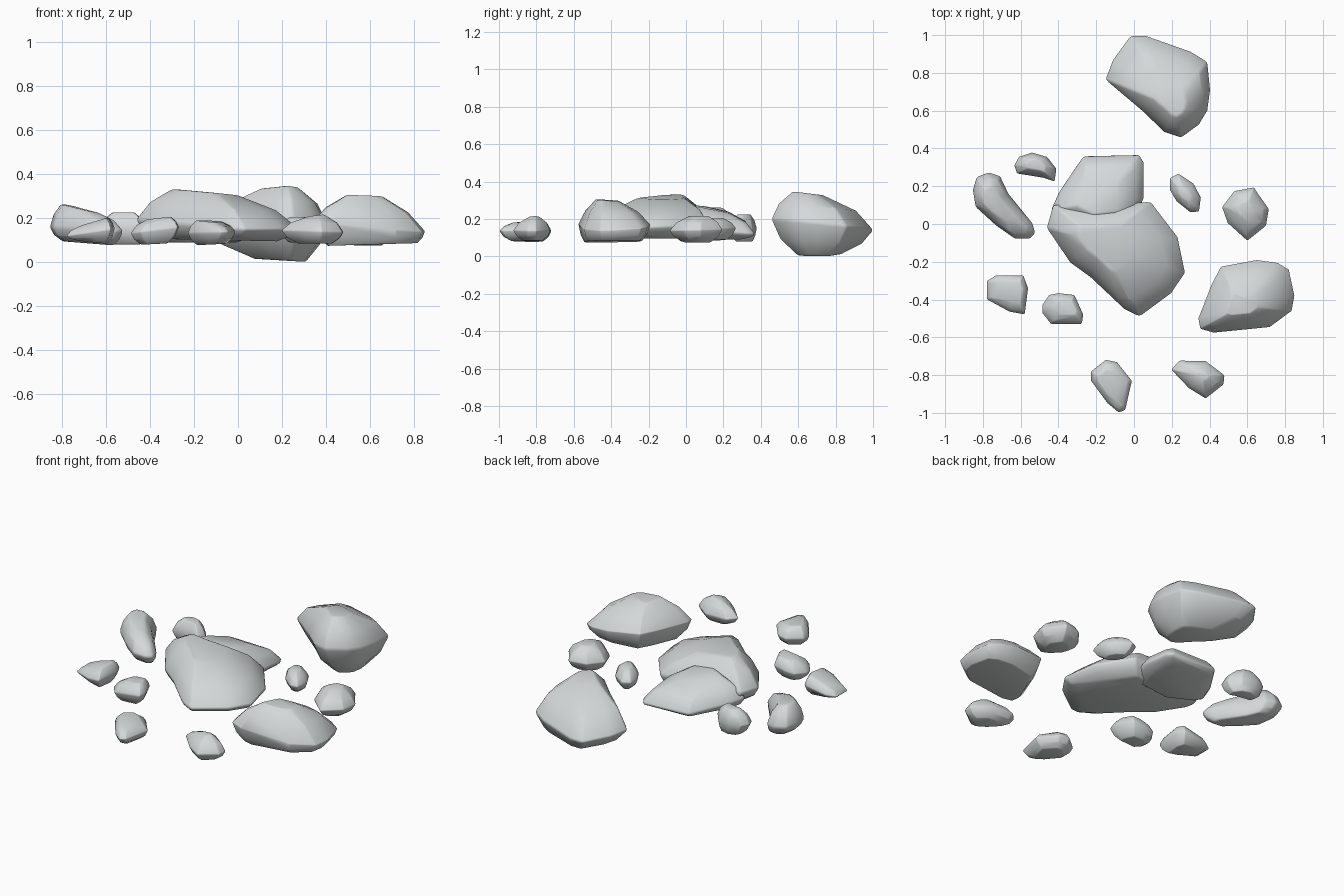
import bpy, bmesh

stone = bpy.data.materials.new("grey stone")
stone.diffuse_color = (0.66, 0.69, 0.69, 1)


def rock(name, outline, rim, top, bottom, bevel=0.012, shoulder=0.34):
    """Loft a boulder from its widest outline.
    rim = (z, slope x, slope y); top / bottom = (x, y, z, slope x, slope y, scale)."""
    xs, ys = zip(*outline)
    cx, cy = (min(xs) + max(xs)) / 2, (min(ys) + max(ys)) / 2
    rim_ring = [(x, y, rim[0] + rim[1] * (x - cx) + rim[2] * (y - cy)) for x, y in outline]

    def cap(c):
        px, py, z, sx, sy, s = c
        return [(px + s * (x - cx), py + s * (y - cy),
                 z + s * (sx * (x - cx) + sy * (y - cy))) for x, y in outline]

    def belt(capring, f):
        # shoulder ring, bulging outwards between rim and cap
        return [(a[0] + f * (b[0] - a[0]), a[1] + f * (b[1] - a[1]),
                 a[2] + 0.55 * (b[2] - a[2])) for a, b in zip(rim_ring, capring)]

    lo, hi = cap(bottom), cap(top)
    bm = bmesh.new()
    rings = [[bm.verts.new(p) for p in r]
             for r in (lo, belt(lo, 0.34), rim_ring, belt(hi, shoulder), hi)]
    n = len(outline)
    for a, b in zip(rings, rings[1:]):
        for i in range(n):
            j = (i + 1) % n
            bm.faces.new((a[i], a[j], b[j], b[i]))
    bm.faces.new(rings[0])
    bm.faces.new(rings[-1])
    bmesh.ops.recalc_face_normals(bm, faces=bm.faces)
    me = bpy.data.meshes.new(name)
    bm.to_mesh(me)
    bm.free()
    me.materials.append(stone)
    for p in me.polygons:
        p.use_smooth = True
    ob = bpy.data.objects.new(name, me)
    bpy.context.collection.objects.link(ob)
    m = ob.modifiers.new("worn edges", 'BEVEL')
    m.width = bevel
    m.segments = 2
    m.limit_method = 'ANGLE'
    m.angle_limit = 0.6


# Large boulders
rock("back_boulder",
     [(-0.02, 1.0), (0.06, 1.0), (0.30, 0.915), (0.39, 0.86), (0.405, 0.71), (0.39, 0.60),
      (0.345, 0.525), (0.25, 0.455), (0.16, 0.485), (0.04, 0.60), (-0.155, 0.765), (-0.115, 0.87)],
     (0.17, 0.02, -0.10), (0.19, 0.65, 0.337, 0, -0.12, 0.30),
     (0.19, 0.71, 0.008, -0.06, 0, 0.42))
rock("centre_boulder",
     [(-0.43, 0.105), (-0.465, -0.02), (-0.34, -0.205), (-0.23, -0.285), (-0.05, -0.455),
      (0.03, -0.495), (0.20, -0.37), (0.275, -0.26), (0.235, -0.07), (0.09, 0.12), (-0.2, 0.10)],
     (0.17, -0.04, 0.05), (-0.15, -0.13, 0.318, -0.10, -0.01, 0.40),
     (-0.10, -0.16, 0.10, -0.02, 0, 0.75), shoulder=0.37)
rock("centre_back_slab",
     [(-0.27, 0.363), (0.03, 0.37), (0.055, 0.33), (0.055, 0.14), (0.0, 0.0), (-0.25, -0.03),
      (-0.445, 0.07), (-0.40, 0.17)],
     (0.145, -0.03, -0.10), (-0.19, 0.14, 0.255, -0.05, -0.2, 0.45), (-0.18, 0.15, 0.09, 0, 0, 0.7))
rock("right_boulder",
     [(0.34, -0.50), (0.35, -0.555), (0.42, -0.575), (0.72, -0.545), (0.835, -0.46), (0.85, -0.38),
      (0.82, -0.24), (0.76, -0.205), (0.65, -0.19), (0.46, -0.225), (0.41, -0.32)],
     (0.165, -0.10, 0.05), (0.575, -0.42, 0.30, -0.03, -0.05, 0.32), (0.61, -0.39, 0.08, 0.03, 0, 0.8),
     shoulder=0.4)
rock("left_boulder",
     [(-0.77, 0.275), (-0.71, 0.255), (-0.665, 0.16), (-0.535, 0.0), (-0.52, -0.05), (-0.55, -0.08),
      (-0.63, -0.08), (-0.73, -0.01), (-0.84, 0.09), (-0.855, 0.18), (-0.835, 0.25)],
     (0.15, -0.05, 0), (-0.72, 0.11, 0.245, -0.2, 0.05, 0.5), (-0.68, 0.10, 0.085, -0.08, 0, 0.7))

# Small stones
rock("stone_back_left",
     [(-0.635, 0.31), (-0.61, 0.355), (-0.54, 0.378), (-0.46, 0.355), (-0.41, 0.29),
      (-0.42, 0.225), (-0.48, 0.245), (-0.62, 0.268)],
     (0.15, 0, 0), (-0.52, 0.31, 0.225, 0, 0, 0.45), (-0.51, 0.31, 0.08, 0, 0, 0.6), 0.005)
rock("stone_back_right",
     [(0.19, 0.245), (0.235, 0.268), (0.315, 0.215), (0.355, 0.14), (0.345, 0.065), (0.30, 0.06),
      (0.225, 0.12), (0.19, 0.18)],
     (0.15, 0, 0), (0.27, 0.16, 0.205, 0, 0, 0.4), (0.27, 0.17, 0.09, 0, 0, 0.5), 0.005)
rock("stone_right",
     [(0.53, 0.175), (0.635, 0.195), (0.665, 0.15), (0.715, 0.08), (0.70, -0.01), (0.60, -0.09),
      (0.495, 0.005), (0.465, 0.09)],
     (0.14, 0, 0.02), (0.59, 0.07, 0.217, 0, 0, 0.35), (0.59, 0.06, 0.075, 0, 0, 0.5), 0.005)
rock("stone_left",
     [(-0.78, -0.30), (-0.73, -0.27), (-0.585, -0.272), (-0.56, -0.34), (-0.578, -0.48),
      (-0.66, -0.465), (-0.78, -0.40)],
     (0.135, 0.15, 0), (-0.65, -0.36, 0.185, 0.3, 0, 0.55), (-0.66, -0.37, 0.09, -0.1, 0, 0.6), 0.005)
rock("stone_front_left",
     [(-0.487, -0.43), (-0.45, -0.375), (-0.40, -0.365), (-0.315, -0.375), (-0.268, -0.48),
      (-0.275, -0.53), (-0.44, -0.53), (-0.487, -0.47)],
     (0.145, 0.12, 0), (-0.36, -0.44, 0.2, 0.12, 0, 0.5), (-0.38, -0.45, 0.082, 0.05, 0, 0.55), 0.005)
rock("stone_front",
     [(-0.228, -0.78), (-0.15, -0.718), (-0.09, -0.73), (-0.01, -0.83), (-0.045, -0.985),
      (-0.08, -1.0), (-0.14, -0.95), (-0.228, -0.83)],
     (0.135, 0.03, 0), (-0.13, -0.85, 0.185, -0.05, 0.05, 0.55),
     (-0.12, -0.85, 0.08, 0.05, 0, 0.6), 0.005)
rock("stone_front_right",
     [(0.195, -0.77), (0.24, -0.722), (0.38, -0.725), (0.48, -0.80), (0.475, -0.85),
      (0.38, -0.925), (0.29, -0.87)],
     (0.14, -0.03, 0), (0.355, -0.81, 0.212, 0.12, 0, 0.25), (0.35, -0.82, 0.085, 0, 0, 0.55), 0.005)
